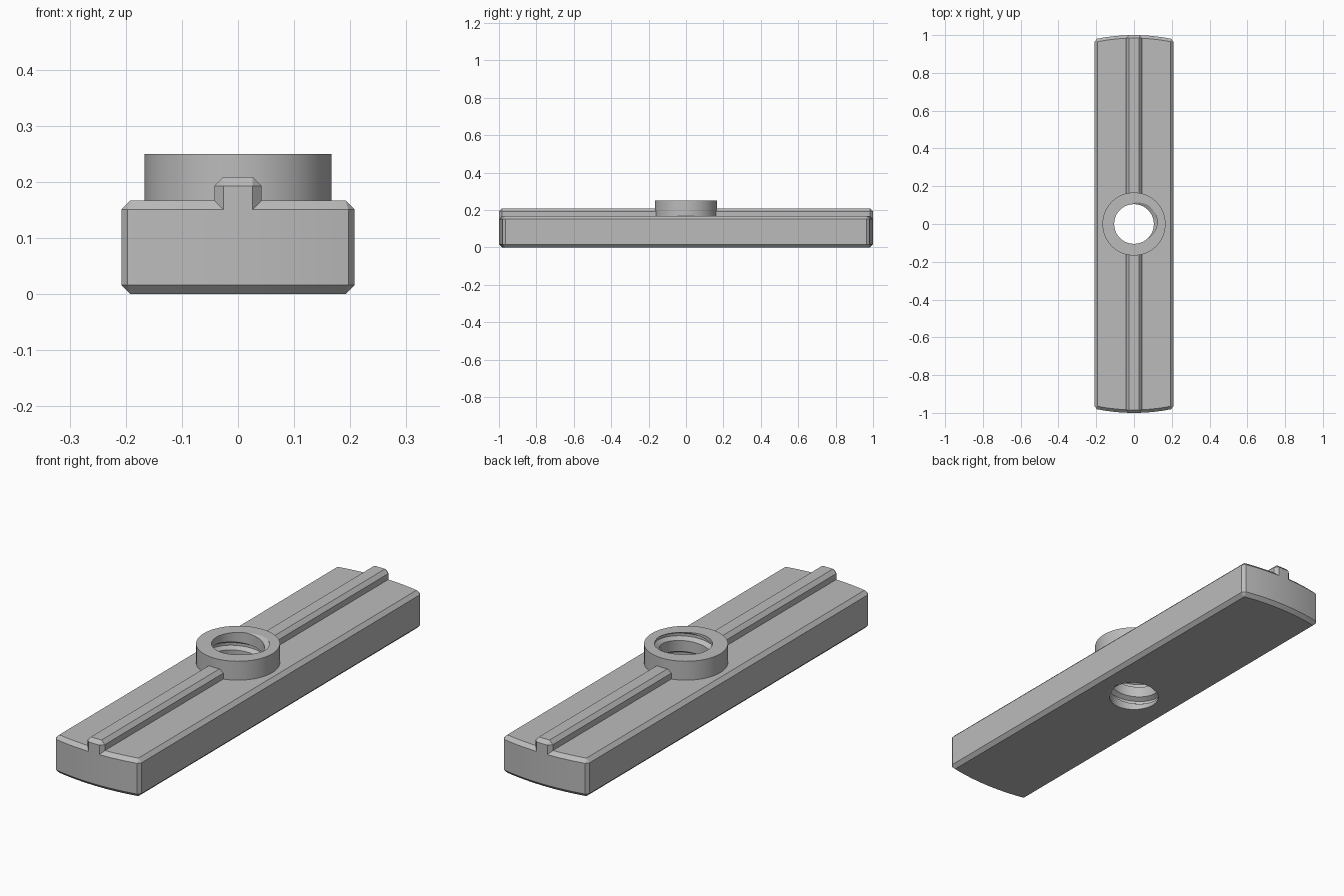
import bpy, bmesh, math
from math import sqrt, cos, sin, tau, pi

default = bpy.data.objects.get("Cube")
if default:
    bpy.data.objects.remove(default)

CH = 0.016            # edge chamfer
TOP = 0.167           # top of the bar
HEIGHT = 0.25         # top of the collar
PITCH = HEIGHT / 3

steel = bpy.data.materials.new("grey steel")
steel.use_nodes = True
GREY = (0.5, 0.5, 0.5, 1)
steel.diffuse_color = GREY
steel.node_tree.nodes["Principled BSDF"].inputs["Base Color"].default_value = GREY


def finish(bm, name):
    bmesh.ops.remove_doubles(bm, verts=bm.verts, dist=1e-5)
    bmesh.ops.recalc_face_normals(bm, faces=bm.faces)
    mesh = bpy.data.meshes.new(name)
    bm.to_mesh(mesh)
    bm.free()
    mesh.materials.append(steel)
    obj = bpy.data.objects.new(name, mesh)
    bpy.context.collection.objects.link(obj)
    return obj


def loft(name, rings):
    """Join equal rings of points with quads and cap both ends."""
    bm = bmesh.new()
    loops = [[bm.verts.new(p) for p in ring] for ring in rings]
    for a, b in zip(loops, loops[1:]):
        for i in range(len(a)):
            j = (i + 1) % len(a)
            bm.faces.new((a[i], a[j], b[j], b[i]))
    bm.faces.new(loops[0])
    bm.faces.new(loops[-1])
    return finish(bm, name)


def rounded_end(width, corner, inset, steps):
    """Curved end outline; the corner chamfer closes to a point when inset."""
    w = width - (CH if inset else corner)
    r = 1 - (CH if inset else 0)
    side_y = sqrt((1 - CH) ** 2 - (width - CH) ** 2)
    side = width - (CH if inset else 0)
    xs = [w * (1 - 2 * i / steps) for i in range(steps + 1)]
    return [(side, side_y)] + [(x, sqrt(r * r - x * x)) for x in xs] + [(-side, side_y)]


def bar_ring(z, inset):
    end = rounded_end(0.208, 0.0115, inset, 16)
    return [(x, y, z) for x, y in end] + [(-x, -y, z) for x, y in end]


def ridge_ring(z, inset, turn):
    end = rounded_end(0.042, CH, inset, 4)
    side = end[0][0]
    outline = end + [(-side, 0.15), (side, 0.15)]
    return [(turn * x, turn * y, z) for x, y in outline]


def apply_boolean(target, tool, operation):
    mod = target.modifiers.new(operation.title(), "BOOLEAN")
    mod.operation, mod.object, mod.solver = operation, tool, "EXACT"
    bpy.context.view_layer.objects.active = target
    bpy.ops.object.modifier_apply(modifier=mod.name)
    bpy.data.objects.remove(tool)


# Chamfered bar with curved ends
bar = loft("threaded_bar", [bar_ring(0, True), bar_ring(CH, False),
                            bar_ring(TOP - CH, False), bar_ring(TOP, True)])

# Round collar joined to the bar
SIDES = 64
circle = [(0.167 * cos(tau * i / SIDES), 0.167 * sin(tau * i / SIDES)) for i in range(SIDES)]
collar = loft("collar", [[(x, y, z) for x, y in circle] for z in (0.1, HEIGHT)])
apply_boolean(bar, collar, "UNION")

# Helical thread cutter: each column repeats the groove profile, one turn rises one pitch
PROFILE = ((0, 0.105), (0.58, 0.105), (0.72, 0.125), (0.86, 0.125))
bm = bmesh.new()
columns = []
for i in range(SIDES):
    angle = tau * i / SIDES
    columns.append([bm.verts.new((r * cos(angle), r * sin(angle),
                                  PITCH * (k + f + i / SIDES - 0.873)))
                    for k in range(-2, 6) for f, r in PROFILE])
rows, turn = len(columns[0]), len(PROFILE)
for i in range(SIDES):
    a, b = columns[i], columns[(i + 1) % SIDES]
    shift = turn if i == SIDES - 1 else 0
    for m in range(rows - 1 - shift):
        bm.faces.new((a[m], b[m + shift], b[m + 1 + shift], a[m + 1]))
bm.edges.ensure_lookup_table()
rim = [e for e in bm.edges if e.is_boundary]
for upper in (False, True):
    part = [e for e in rim if (e.verts[0].co.z > HEIGHT / 2) == upper]
    zs = [v.co.z for e in part for v in e.verts]
    centre = bm.verts.new((0, 0, (min(zs) + max(zs)) / 2))
    for e in part:
        bm.faces.new((e.verts[0], e.verts[1], centre))
cutter = finish(bm, "thread_cutter")
cutter.hide_render = True
apply_boolean(bar, cutter, "DIFFERENCE")

# Ridge along the top, one piece on each side of the collar
RIDGE_TOP = 0.209
parts = [bar]
for name, t in (("back_ridge", 1), ("front_ridge", -1)):
    parts.append(loft(name, [ridge_ring(TOP - CH, False, t),
                             ridge_ring(RIDGE_TOP - CH, False, t),
                             ridge_ring(RIDGE_TOP, True, t)]))

# Smooth the round surfaces and keep the chamfers crisp
bpy.ops.object.select_all(action="DESELECT")
for obj in parts:
    obj.select_set(True)
bpy.context.view_layer.objects.active = bar
bpy.ops.object.shade_smooth_by_angle(angle=pi / 9)
